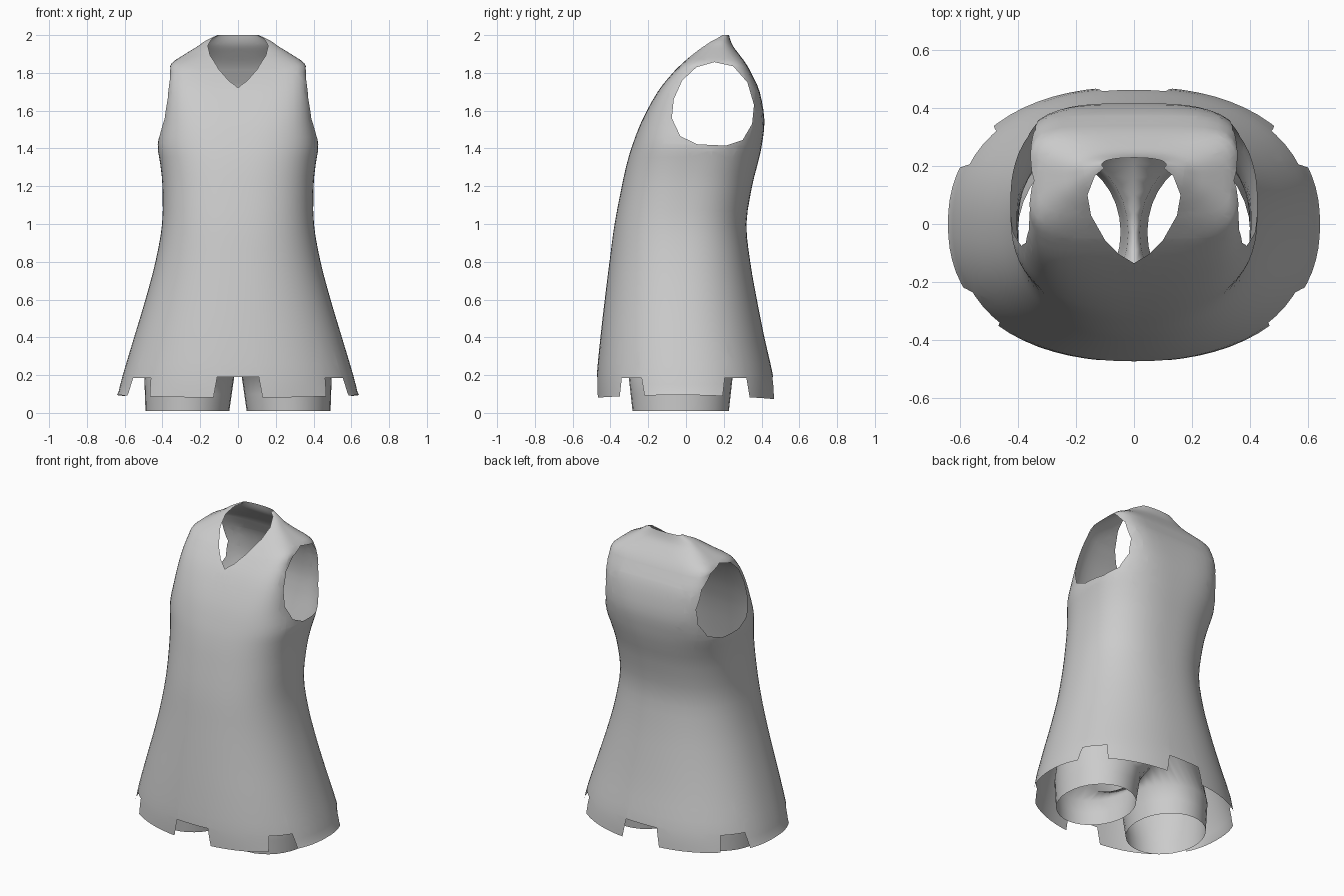
import bpy, bmesh
from math import sin, cos, pi, radians
from mathutils import Vector

cube = bpy.data.objects.get("Cube")
if cube:
    bpy.data.objects.remove(cube)

cloth = bpy.data.materials.new("grey cloth")
cloth.use_nodes = True
GREY = (0.6, 0.6, 0.6, 1)
cloth.diffuse_color = GREY
cloth.node_tree.nodes["Principled BSDF"].inputs["Base Color"].default_value = GREY


def finish(bm, name):
    bmesh.ops.recalc_face_normals(bm, faces=bm.faces)
    mesh = bpy.data.meshes.new(name)
    bm.to_mesh(mesh)
    bm.free()
    mesh.materials.append(cloth)
    obj = bpy.data.objects.new(name, mesh)
    bpy.context.collection.objects.link(obj)
    bpy.ops.object.select_all(action="DESELECT")
    obj.select_set(True)
    bpy.context.view_layer.objects.active = obj
    bpy.ops.object.shade_smooth_by_angle(angle=radians(40))
    return obj


def smooth_rows(rows, steps):
    """Catmull-Rom blend between neighbouring rows."""
    out = []
    for i in range(len(rows) - 1):
        p0, p1, p2, p3 = (rows[max(0, min(len(rows) - 1, i + k))] for k in (-1, 0, 1, 2))
        for s in range(steps):
            t = s / steps
            out.append([b + 0.5 * t * (c - a + t * (2*a - 5*b + 4*c - d + t * (3*(b - c) + d - a)))
                        for a, b, c, d in zip(p0, p1, p2, p3)])
    return out + [list(rows[-1])]


def punch(bm, poly, u, v, low, high):
    """Cut a convex opening, drawn in axes u and v, through the sheet."""
    mid = [sum(p[k] for p in poly) / len(poly) for k in (0, 1)]
    planes = []
    for (a, b), (c, d) in zip(poly, poly[1:] + poly[:1]):
        co, no = Vector(), Vector()
        co[u], co[v] = a, b
        no[u], no[v] = d - b, a - c
        centre = Vector()
        centre[u], centre[v] = mid
        if (centre - co).dot(no) > 0:
            no = -no
        planes.append((co, no.normalized()))
    umin, umax = min(p[0] for p in poly) - 0.03, max(p[0] for p in poly) + 0.03
    for co, no in planes:
        near = [f for f in bm.faces
                if low < f.calc_center_median().z < high
                and umin < f.calc_center_median()[u] < umax]
        geom = near + list({e for f in near for e in f.edges}) + list({w for f in near for w in f.verts})
        bmesh.ops.bisect_plane(bm, geom=geom, plane_co=co, plane_no=no, dist=1e-5)
    inside = [f for f in bm.faces if low < f.calc_center_median().z < high
              and all((f.calc_center_median() - co).dot(no) < 0 for co, no in planes)]
    bmesh.ops.delete(bm, geom=inside, context="FACES")


# Dress shell: height, half width, front, back, squareness
PROFILE = [
    (0.08, .64, -.473, .472, 2.25), (0.2, .61, -.472, .46, 2.25), (0.4, .55, -.453, .415, 2.25),
    (0.6, .49, -.43, .375, 2.25), (0.8, .437, -.405, .34, 2.3), (1.0, .402, -.378, .32, 2.4),
    (1.2, .4, -.34, .35, 2.5), (1.32, .412, -.313, .38, 2.6), (1.42, .425, -.283, .402, 2.8),
    (1.55, .403, -.232, .415, 3.4), (1.7, .38, -.15, .39, 4.5), (1.8, .362, -.07, .345, 5.5),
    (1.85, .352, -.02, .317, 5), (1.9, .28, .035, .28, 3.5), (1.94, .215, .08, .25, 3),
    (1.97, .172, .12, .236, 2.6), (2.0, .11, .18, .228, 2.3),
]
COLS = 72
bm = bmesh.new()
grid = []
for k, (z, w, yf, yb, n) in enumerate(smooth_rows(PROFILE, 3)):
    ring = []
    for i in range(COLS):
        c, s = cos(2 * pi * i / COLS), sin(2 * pi * i / COLS)
        r = (abs(c) ** n + abs(s) ** n) ** (-1 / n)
        hem = 0.015 * c * c - 0.008 * max(s, 0) if k == 0 else 0
        ring.append(bm.verts.new((w * r * c, (yf + yb) / 2 + (yb - yf) / 2 * r * s, z + hem)))
    grid.append(ring)
for a, b in zip(grid, grid[1:]):
    for i in range(COLS):
        j = (i + 1) % COLS
        bm.faces.new((a[i], a[j], b[j], b[i]))

# Armholes, through both sides
armhole = [(.06, 1.422), (.21, 1.415), (.30, 1.445), (.35, 1.53), (.36, 1.63), (.325, 1.75),
           (.25, 1.835), (.15, 1.857), (.055, 1.83), (-.02, 1.76), (-.065, 1.66), (-.075, 1.56),
           (-.03, 1.465)]
punch(bm, armhole, 1, 2, 1.36, 1.9)
# Pointed neckline
half = [(.05, -.105), (.1, -.055), (.148, .03), (.16, .1), (.135, .165), (.08, .211)]
neck = [(0, -.135)] + half + [(0, .224)] + [(-x, y) for x, y in reversed(half)]
punch(bm, neck, 0, 1, 1.6, 2.1)
# Hem notches: front and back, then the four diagonals
for low_a, low_b, top_a, top_b in ((-.145, .145, -.11, .11),):
    punch(bm, [(low_a, 0), (low_b, 0), (top_b, .19), (top_a, .19)], 0, 2, 0, .3)
for low_a, low_b, top_a, top_b in ((-.36, -.205, -.34, -.235), (.185, .35, .205, .32)):
    punch(bm, [(low_a, 0), (low_b, 0), (top_b, .185), (top_a, .185)], 1, 2, 0, .3)
finish(bm, "dress")

# Shorts: one leg and half the hips, then mirrored
N, SEAM = 32, 10
bm = bmesh.new()
rows = []
for z, cx, rx, ry in ((.01, .268, .222, .255), (.1, .263, .23, .265), (.19, .258, .238, .275)):
    rows.append({i: bm.verts.new((cx + rx * cos(2 * pi * i / N), -.028 + ry * sin(2 * pi * i / N), z))
                 for i in range(-SEAM, N - SEAM)})
crotch = {}
for i in range(-SEAM, N - SEAM):
    if i <= SEAM:
        s = i / SEAM * pi / 2
        p = (.495 * cos(s), -.028 + .31 * sin(s), .34)
    else:
        y = sin(2 * pi * i / N) / sin(2 * pi * SEAM / N)
        p = (0, -.028 + .31 * y, .25 + .09 * y * y)
    crotch[i] = bm.verts.new(p)
rows.append(crotch)
for z, w, yf, yb in ((.5, .475, -.375, .325), (.7, .435, -.385, .33), (.97, .4, -.375, .315)):
    rows.append({i: bm.verts.new((w * cos(i / SEAM * pi / 2),
                                  (yf + yb) / 2 + (yb - yf) / 2 * sin(i / SEAM * pi / 2), z))
                 for i in range(-SEAM, SEAM + 1)})
for k, (a, b) in enumerate(zip(rows, rows[1:])):
    last = N - SEAM if k < 3 else SEAM
    for i in range(-SEAM, last):
        j = i + 1 if i + 1 < N - SEAM else -SEAM
        bm.faces.new((a[i], a[j], b[j], b[i]))
shorts = finish(bm, "shorts")
mirror = shorts.modifiers.new("other leg", "MIRROR")
mirror.use_clip = True
